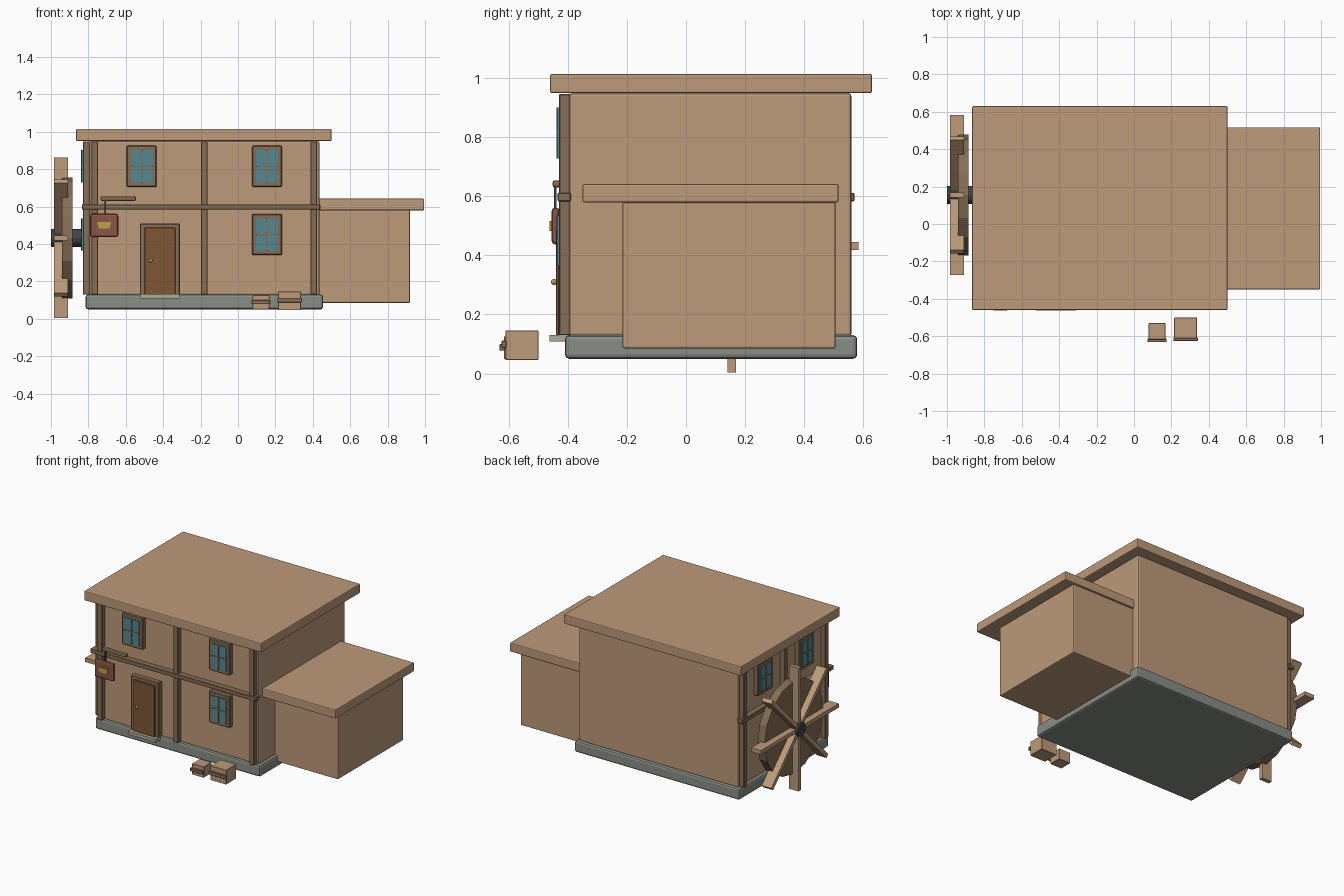
import bpy
from math import cos, sin, pi, radians
from mathutils import Matrix

if "Cube" in bpy.data.objects:
    bpy.data.objects.remove(bpy.data.objects["Cube"])


def mat(name, r, g, b):
    m = bpy.data.materials.new(name)
    m.diffuse_color = (r, g, b, 1)
    m.use_nodes = True
    m.node_tree.nodes["Principled BSDF"].inputs["Base Color"].default_value = m.diffuse_color
    return m


TAN = mat("tan_wood", .51, .325, .195)
TIMBER = mat("timber", .24, .155, .09)
STONE = mat("stone", .25, .27, .24)
GLASS = mat("glass", .09, .25, .29)
DOOR = mat("door_wood", .21, .095, .036)
STEP = mat("pale_stone", .42, .40, .31)
SIGN = mat("sign_red", .26, .09, .06)
GOLD = mat("gold", .5, .36, .07)
IRON = mat("iron", .05, .06, .06)


def finish(o, name, m, bevel, seg=2):
    o.name = name
    o.data.materials.append(m)
    if bevel:
        b = o.modifiers.new("bevel", 'BEVEL')
        b.width, b.segments = bevel, seg
    return o


# Box from its minimum and maximum on each axis
def box(name, x, y, z, m, bevel=0.003, seg=1):
    bpy.ops.mesh.primitive_cube_add(size=1)
    o = bpy.context.object
    lo, hi = zip(x, y, z)
    size = [b - a for a, b in zip(lo, hi)]
    mid = [(a + b) / 2 for a, b in zip(lo, hi)]
    o.data.transform(Matrix.Diagonal((*size, 1)))
    o.location = mid
    return finish(o, name, m, bevel, seg)


# Cylinder lying along the x axis
def axle(name, x0, x1, y, z, r, sides, m, bevel=0):
    bpy.ops.mesh.primitive_cylinder_add(vertices=sides, radius=r, depth=x1 - x0)
    o = bpy.context.object
    o.data.transform(Matrix.Rotation(radians(90), 4, 'Y'))
    o.location = ((x0 + x1) / 2, y, z)
    return finish(o, name, m, bevel)


# Box on a wall: u runs along the wall, d is the outward depth range
def wall_box(name, side, u, d, z, m, bevel=0.003):
    if side == "front":
        return box(name, u, (-0.395 - d[1], -0.395 - d[0]), z, m, bevel)
    return box(name, (-0.795 - d[1], -0.795 - d[0]), u, z, m, bevel)


def window(name, side, u, z):
    wall_box(name + "_frame", side, (u - .08, u + .08), (-.01, .034), (z - .11, z + .11), TIMBER, .005)
    wall_box(name + "_glass", side, (u - .058, u + .058), (.02, .041), (z - .086, z + .086), GLASS, 0)
    wall_box(name + "_upright_bar", side, (u - .004, u + .004), (.03, .044), (z - .086, z + .086), TIMBER, 0)
    wall_box(name + "_cross_bar", side, (u - .058, u + .058), (.03, .044), (z - .004, z + .004), TIMBER, 0)


# House, annex and roofs
box("foundation", (-.815, .455), (-.41, .58), (.05, .13), STONE, .014, 2)
box("main_walls", (-.795, .435), (-.395, .56), (.125, .95), TAN, .01, 2)
box("main_roof", (-.865, .50), (-.46, .63), (.95, 1.015), TAN, .006, 2)
box("annex_walls", (.42, .92), (-.215, .507), (.085, .58), TAN, .006, 2)
box("annex_roof", (.42, .995), (-.35, .517), (.58, .642), TAN, .006, 2)

# Timber framing on the front and left walls
for side, mid, half in (("front", -.18, .585), ("left", .0825, .4475)):
    for i in (-1, 0, 1):
        u = mid + i * half
        wall_box(f"{side}_post_{i + 2}", side, (u - .0175, u + .0175), (-.005, .035), (.13, .947), TIMBER)
    ends = (-.835, .44) if side == "front" else (-.43, .57)
    wall_box(side + "_beam", side, ends, (-.005, .04), (.583, .612), TIMBER)

# Windows
window("front_window_upper_left", "front", -.515, .815)
window("front_window_upper_right", "front", .155, .815)
window("front_window_lower", "front", .155, .45)
window("left_window_upper_back", "left", .31, .815)
window("left_window_upper_front", "left", -.145, .815)
window("left_window_lower", "left", -.145, .45)

# Door
wall_box("door_frame", "front", (-.525, -.31), (-.01, .036), (.125, .51), TIMBER, .005)
wall_box("door_panel", "front", (-.50, -.335), (.02, .046), (.13, .487), DOOR)
box("door_step", (-.525, -.31), (-.462, -.40), (.108, .131), STEP, 0)
bpy.ops.mesh.primitive_uv_sphere_add(segments=12, ring_count=8, radius=.01, location=(-.467, -.447, .31))
finish(bpy.context.object, "door_knob", GOLD, 0)
bpy.ops.object.shade_smooth_by_angle()

# Hanging sign
box("sign_bracket", (-.735, -.545), (-.452, -.425), (.63, .654), TIMBER, .008, 2)
box("sign_hanger", (-.714, -.706), (-.447, -.439), (.55, .635), IRON, 0)
box("sign_board", (-.79, -.64), (-.455, -.428), (.437, .562), SIGN, .012, 2)
plate = box("sign_plate", (-.752, -.678), (-.462, -.45), (.483, .517), GOLD, 0)
for v in plate.data.vertices:
    if v.co.z < 0:
        v.co.x *= .8

# Water wheel
WY, WZ = .155, .432
axle("wheel_disc", -.94, -.885, WY, WZ, .323, 16, TIMBER)
axle("wheel_hub", -1.0, -.79, WY, WZ, .048, 12, IRON, .004)
for i in range(8):
    a = i * pi / 4
    o = box(f"wheel_paddle_{i + 1}", (-.985, -.91), (.03, .429), (-.014, .014), TAN, 0)
    o.rotation_euler = (a, 0, 0)
    o.location = (-.9475, WY + .2295 * cos(a), WZ + .2295 * sin(a))

# Crates with a front batten
box("large_crate", (.215, .337), (-.612, -.50), (.046, .146), TAN, .002)
box("large_crate_batten", (.21, .342), (-.625, -.608), (.088, .112), TIMBER, .002)
box("small_crate", (.078, .168), (-.617, -.53), (.05, .126), TAN, .002)
box("small_crate_batten", (.073, .173), (-.632, -.613), (.078, .1), TIMBER, .002)
